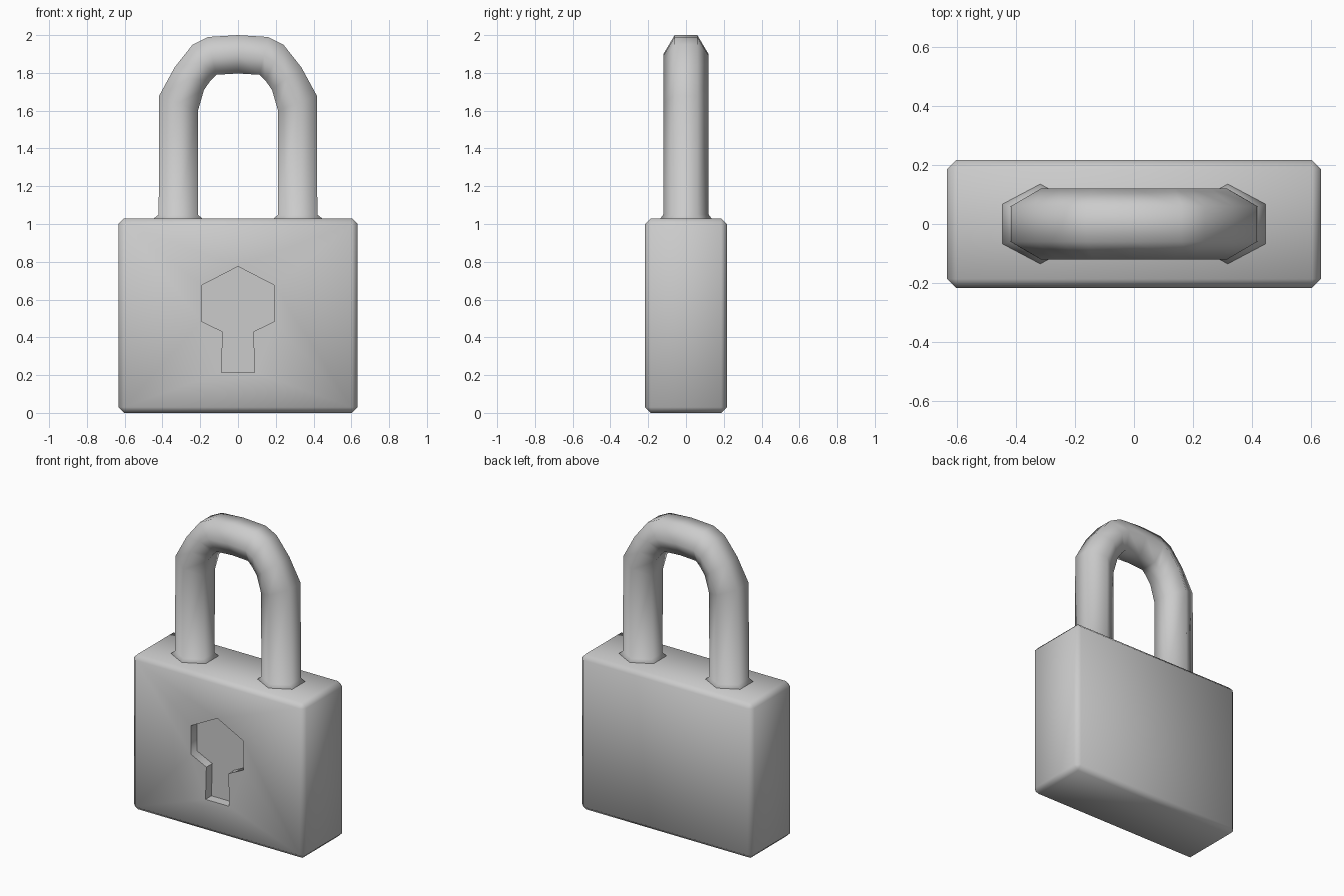
import bpy, bmesh, math

if "Cube" in bpy.data.objects:
    bpy.data.objects.remove(bpy.data.objects["Cube"])


def make_object(name, bm):
    bmesh.ops.recalc_face_normals(bm, faces=bm.faces)
    mesh = bpy.data.meshes.new(name)
    bm.to_mesh(mesh)
    bm.free()
    obj = bpy.data.objects.new(name, mesh)
    bpy.context.collection.objects.link(obj)
    return obj


def activate(obj):
    bpy.ops.object.select_all(action='DESELECT')
    obj.select_set(True)
    bpy.context.view_layer.objects.active = obj


def smooth(obj):
    activate(obj)
    bpy.ops.object.shade_smooth_by_angle(angle=math.radians(65))


# Body: chamfered block
bm = bmesh.new()
bmesh.ops.create_cube(bm, size=1)
bmesh.ops.scale(bm, vec=(1.266, 0.432, 1.03), verts=bm.verts)
bmesh.ops.translate(bm, vec=(0, 0, 0.515), verts=bm.verts)
bmesh.ops.bevel(bm, geom=bm.edges[:], offset=0.03, segments=1, affect='EDGES')
body = make_object("body", bm)

# Keyhole: hexagon with a flared slot, cut into the front
half = [(0.193, 0.675), (0.193, 0.485), (0.081, 0.43), (0.087, 0.215)]
outline = [(0, 0.775)] + half + [(-x, z) for x, z in reversed(half)]
bm = bmesh.new()
face = bm.faces.new([bm.verts.new((x, -0.3, z)) for x, z in outline])
ext = bmesh.ops.extrude_face_region(bm, geom=[face])
bmesh.ops.translate(bm, vec=(0, 0.146, 0),
                    verts=[g for g in ext["geom"] if isinstance(g, bmesh.types.BMVert)])
cutter = make_object("keyhole_cutter", bm)
cutter.hide_render = True
cut = body.modifiers.new("keyhole", 'BOOLEAN')
cut.operation = 'DIFFERENCE'
cut.solver = 'EXACT'
cut.object = cutter
activate(body)
bpy.ops.object.modifier_apply(modifier=cut.name)
bpy.data.objects.remove(cutter)
smooth(body)

# Shackle: hexagonal tube through (outer, inner) rim points, mirrored left to right
right = [((0.42, 0.99), (0.213, 0.99)),
         ((0.445, 1.03), (0.19, 1.03)),
         ((0.42, 1.05), (0.213, 1.05)),
         ((0.417, 1.68), (0.212, 1.60)),
         ((0.335, 1.83), (0.18, 1.71)),
         ((0.24, 1.95), (0.145, 1.76)),
         ((0.16, 1.99), (0.115, 1.79))]
left = [((-a, b), (-c, d)) for (a, b), (c, d) in reversed(right)]
bm = bmesh.new()
rings = []
for (ox, oz), (ix, iz) in right + [((0, 2.0), (0, 1.797))] + left:
    mx, mz = (ox + ix) / 2, (oz + iz) / 2
    w = 0.135 if abs(oz - 1.03) < 0.001 else 0.12
    section = [(ox, -w / 2, oz), (ox, w / 2, oz), (mx, w, mz),
               (ix, w / 2, iz), (ix, -w / 2, iz), (mx, -w, mz)]
    rings.append([bm.verts.new(p) for p in section])
for a, b in zip(rings, rings[1:]):
    for i in range(6):
        j = (i + 1) % 6
        bm.faces.new((a[i], a[j], b[j], b[i]))
bm.faces.new(rings[0])
bm.faces.new(rings[-1])
smooth(make_object("shackle", bm))
